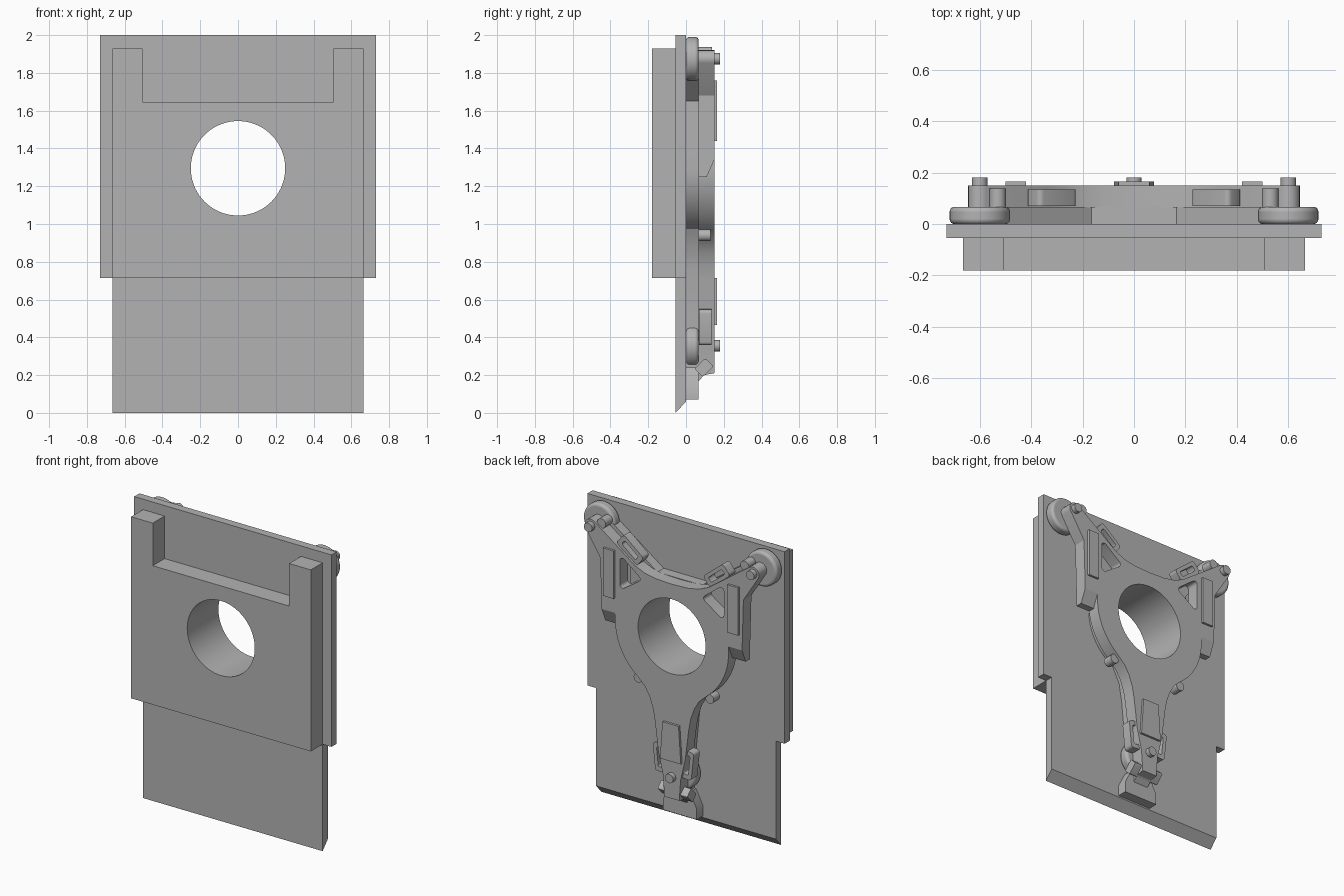
import bpy
from math import radians, sin, cos, pi

cube = bpy.data.objects.get("Cube")
if cube:
    bpy.data.objects.remove(cube, do_unlink=True)

grey = bpy.data.materials.new("plain_grey")
grey.use_nodes = True
grey.diffuse_color = (0.45, 0.45, 0.45, 1)
grey.node_tree.nodes["Principled BSDF"].inputs["Base Color"].default_value = (0.45, 0.45, 0.45, 1)

HOLE_Z = 1.295


def finish(obj, name):
    obj.name = name
    obj.data.materials.clear()
    obj.data.materials.append(grey)
    bpy.ops.object.select_all(action="DESELECT")
    obj.select_set(True)
    bpy.context.view_layer.objects.active = obj
    bpy.ops.object.shade_smooth_by_angle(angle=radians(30))
    return obj


def prism(name, outlines, start, end, axis="y"):
    """Extrude outlines (first outer, then holes) along y, or along x."""
    curve = bpy.data.curves.new(name, "CURVE")
    curve.dimensions = "2D"
    curve.fill_mode = "BOTH"
    curve.extrude = (end - start) / 2
    for points in outlines:
        spline = curve.splines.new("POLY")
        spline.points.add(len(points) - 1)
        for p, (a, b) in zip(spline.points, points):
            p.co = (a, b, 0, 1)
        spline.use_cyclic_u = True
    obj = bpy.data.objects.new(name, curve)
    bpy.context.collection.objects.link(obj)
    mid = (start + end) / 2
    if axis == "y":
        obj.rotation_euler = (pi / 2, 0, 0)
        obj.location.y = mid
    else:
        obj.rotation_euler = (pi / 2, 0, pi / 2)
        obj.location.x = mid
    bpy.ops.object.select_all(action="DESELECT")
    obj.select_set(True)
    bpy.context.view_layer.objects.active = obj
    bpy.ops.object.convert(target="MESH")
    return finish(bpy.context.object, name)


def rod(name, x, z, radius, start, end, bevel=0):
    bpy.ops.mesh.primitive_cylinder_add(vertices=48, radius=radius, depth=end - start,
                                        location=(x, (start + end) / 2, z),
                                        rotation=(pi / 2, 0, 0))
    obj = finish(bpy.context.object, name)
    if bevel:
        mod = obj.modifiers.new("rounded_rim", "BEVEL")
        mod.width, mod.segments = bevel, 4
    return obj


def arc(x, z, r, a0, a1, steps):
    angles = [radians(a0 + (a1 - a0) * i / steps) for i in range(steps + 1)]
    return [(x + r * cos(a), z + r * sin(a)) for a in angles]


def rect(w, z0, z1):
    return [(-w, z0), (w, z0), (w, z1), (-w, z1)]


def mirrored(half):
    return half + [(-x, z) for x, z in reversed(half) if abs(x) > 1e-6]


def flip(points, side):
    return [(side * x, z) for x, z in points]


def rounded_bar(x, z, length, width, r, angle):
    """Rounded rectangle outline turned by an angle."""
    pts = []
    for sx, sz, a in ((1, 1, 0), (-1, 1, 90), (-1, -1, 180), (1, -1, 270)):
        pts += arc(sx * (length / 2 - r), sz * (width / 2 - r), r, a, a + 90, 4)
    c, s = cos(radians(angle)), sin(radians(angle))
    return [(x + u * c - v * s, z + u * s + v * c) for u, v in pts]


bore = arc(0, HOLE_Z, 0.25, 0, 355, 71)

# Panels and the thick notched front block
prism("upper_panel", [rect(0.73, 0.715, 2.0), bore], -0.055, 0)
prism("lower_panel", [[(-0.055, 0), (0, 0.06), (0, 0.715), (-0.055, 0.715)]],
      -0.665, 0.665, "x")
block = mirrored([(0, 1.645), (0.505, 1.645), (0.505, 1.93), (0.665, 1.93),
                  (0.665, 0.715), (0, 0.715)])
prism("front_block", [block, bore], -0.18, -0.055)

# Lower tier of the three-armed bracket
lower = [(0, 1.65), (0.165, 1.65), (0.5, 1.89), (0.56, 1.84), (0.365, 1.65)]
lower += arc(0, HOLE_Z, 0.365, 0, -62, 14)
lower += [(0.12, 0.87), (0.1, 0.75), (0.07, 0.45), (0.06, 0.2), (0, 0.2)]
prism("bracket_base", [mirrored(lower), bore], 0, 0.066)

# Upper tier, with triangular windows in the upper arms
upper = [(0, 1.645), (0.12, 1.65), (0.2, 1.665), (0.27, 1.695), (0.34, 1.745)]
upper += arc(0.6, 1.875, 0.045, 125, -30, 10)
upper += [(0.53, 1.68), (0.52, 1.34), (0.42, 1.34)]
upper += arc(0, HOLE_Z, 0.42, 0, -52, 14)
upper += [(0.2, 0.91), (0.165, 0.85), (0.14, 0.78), (0.125, 0.7), (0.1, 0.5),
          (0.065, 0.35), (0.055, 0.21), (0, 0.21)]
window = (arc(0.365, 1.7, 0.02, 0, 130, 5) + arc(0.255, 1.615, 0.02, 130, 235, 5)
          + arc(0.365, 1.54, 0.02, 235, 360, 5))
prism("bracket_plate", [mirrored(upper), bore, window, flip(window, -1)], 0.065, 0.15)

# Paired parts on both sides
for side, word in ((1, "left"), (-1, "right")):
    rod(f"{word}_foot_disc", side * 0.6, 1.873, 0.117, 0, 0.067, 0.018)
    rod(f"{word}_pivot_pin", side * 0.6, 1.875, 0.03, 0.06, 0.18)
    rod(f"{word}_arm_post", side * 0.53, 1.905, 0.032, 0.06, 0.138)
    rod(f"{word}_ring_peg", side * 0.265, 0.94, 0.031, 0.065, 0.13)
    pad = [(0.42, 1.44), (0.5, 1.44), (0.5, 1.76), (0.42, 1.76)]
    prism(f"{word}_arm_pad", [flip(pad, side)], 0.149, 0.165)
    lip = [(0.065, 1.25), (0.11, 1.25), (0.15, 1.34), (0.065, 1.34)]
    ends = sorted((side * 0.4, side * 0.52))
    prism(f"{word}_arm_lip", [lip], ends[0], ends[1], "x")
    for place, x, z, length, angle in (("arm", 0.32, 1.78, 0.19, 39),
                                       ("neck", 0.1, 0.455, 0.19, 84)):
        loop = [flip(rounded_bar(x, z, length, 0.085, 0.02, angle), side),
                flip(rounded_bar(x, z, length - 0.06, 0.035, 0.01, angle), side)]
        prism(f"{word}_{place}_loop", loop, 0.07, 0.135)

# Bottom arm fittings
rod("bottom_foot_disc", 0, 0.355, 0.117, 0, 0.067, 0.018)
rod("bottom_pivot_pin", 0, 0.355, 0.03, 0.06, 0.18)
prism("bottom_arm_pad", [[(-0.077, 0.465), (0.077, 0.465), (0.06, 0.715), (-0.06, 0.715)]],
      0.149, 0.165)
prism("bottom_foot", [mirrored([(0, 0.07), (0.125, 0.07), (0.125, 0.14),
                                (0.075, 0.24), (0, 0.24)])], 0, 0.065)
tongue = [(0.03, 0.16), (0.065, 0.165), (0.095, 0.2), (0.15, 0.21), (0.15, 0.3), (0.03, 0.3)]
prism("bottom_tongue", [tongue], -0.055, 0.055, "x")
prism("bottom_cross_bar", [rounded_bar(0.095, 0.24, 0.08, 0.06, 0.008, 45)], -0.11, 0.11, "x")
